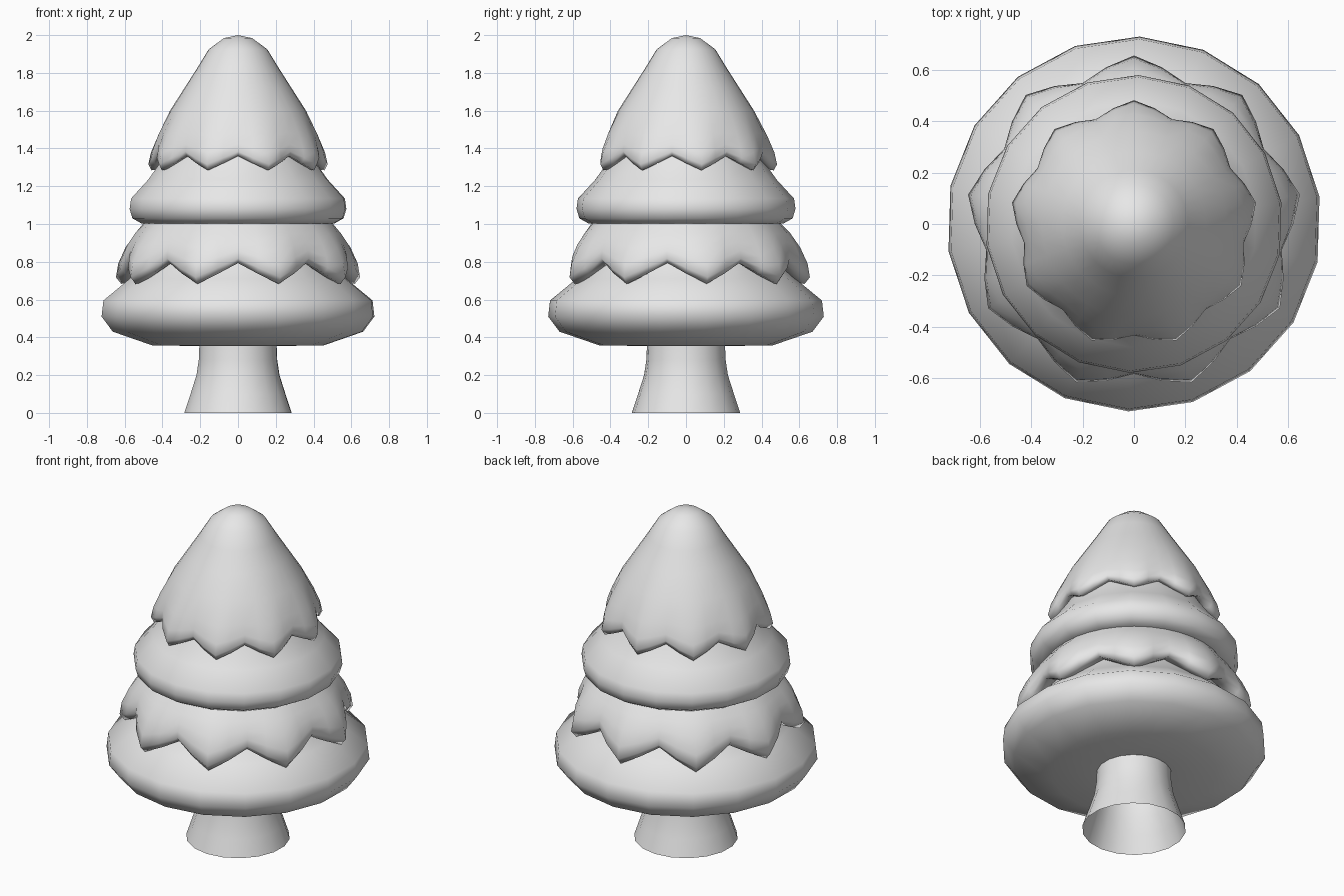
import bpy, math

if "Cube" in bpy.data.objects:
    bpy.data.objects.remove(bpy.data.objects["Cube"])

grey = bpy.data.materials.new("plain grey")
grey.diffuse_color = (0.8, 0.8, 0.8, 1.0)
grey.use_nodes = True
grey.node_tree.nodes["Principled BSDF"].inputs["Base Color"].default_value = grey.diffuse_color


def lathe(name, profile, sides, phase, lobes=9):
    """Spin (radius, z, radial wave, vertical wave) rows; radius 0 makes a pole."""
    verts, faces, rows = [], [], []
    for r, z, dr, dz in profile:
        start = len(verts)
        if r == 0:
            verts.append((0, 0, z))
            rows.append([start] * sides)
            continue
        for i in range(sides):
            a = phase + 2 * math.pi * i / sides
            w = math.cos(lobes * (a - math.pi / 2))
            rr = r + dr * w
            verts.append((rr * math.cos(a), rr * math.sin(a), z - dz * w))
        rows.append(list(range(start, start + sides)))
    for lo, hi in zip(rows, rows[1:]):
        for i in range(sides):
            j = (i + 1) % sides
            quad = [lo[i], lo[j], hi[j], hi[i]]
            faces.append(list(dict.fromkeys(quad)))
    mesh = bpy.data.meshes.new(name)
    mesh.from_pydata(verts, [], faces)
    mesh.materials.append(grey)
    for p in mesh.polygons:
        p.use_smooth = True
    mesh.update()
    ob = bpy.data.objects.new(name, mesh)
    bpy.context.collection.objects.link(ob)
    return ob


def plain(points):
    return [(r, z, 0, 0) for r, z in points]


TURN = math.radians(88.3)   # corner direction of the 18-sided parts
UP = math.radians(90)       # direction of one snow lobe

# Flared trunk, open at the bottom
lathe("trunk", plain([(0.287, 0), (0.254, 0.1), (0.222, 0.2), (0.21, 0.28),
                      (0.205, 0.4)]), 18, TURN)

# Foliage tiers with rounded rims
lathe("lower_foliage", plain([(0, 0.355), (0.2, 0.355), (0.455, 0.356), (0.67, 0.43),
                              (0.73, 0.51), (0.72, 0.595), (0.58, 0.71),
                              (0.5, 0.80), (0.4, 0.95)]), 18, TURN)
lathe("upper_foliage", plain([(0, 1.0), (0.35, 1.0), (0.515, 1.002), (0.565, 1.03),
                              (0.58, 1.08), (0.572, 1.135), (0.48, 1.235),
                              (0.42, 1.32), (0.34, 1.45)]), 18, TURN)

# Snow layers with nine drooping lobes and rolled lower edges
lathe("lower_snow", [(0.50, 0.77, 0.01, 0.045), (0.555, 0.745, 0.025, 0.055),
                     (0.595, 0.738, 0.033, 0.055), (0.62, 0.768, 0.036, 0.05),
                     (0.612, 0.825, 0.032, 0.035), (0.585, 0.89, 0.02, 0.015),
                     (0.545, 0.95, 0.008, 0), (0.50, 1.004, 0, 0)], 36, UP)
lathe("upper_snow", [(0.37, 1.35, 0.01, 0.03), (0.41, 1.328, 0.018, 0.038),
                     (0.443, 1.322, 0.022, 0.038), (0.458, 1.35, 0.024, 0.034),
                     (0.448, 1.40, 0.02, 0.022), (0.42, 1.475, 0.01, 0.008),
                     (0.36, 1.60, 0, 0), (0.28, 1.725, 0, 0), (0.21, 1.835, 0, 0),
                     (0.155, 1.925, 0, 0), (0.075, 1.984, 0, 0), (0, 2.0, 0, 0)], 36, UP)
